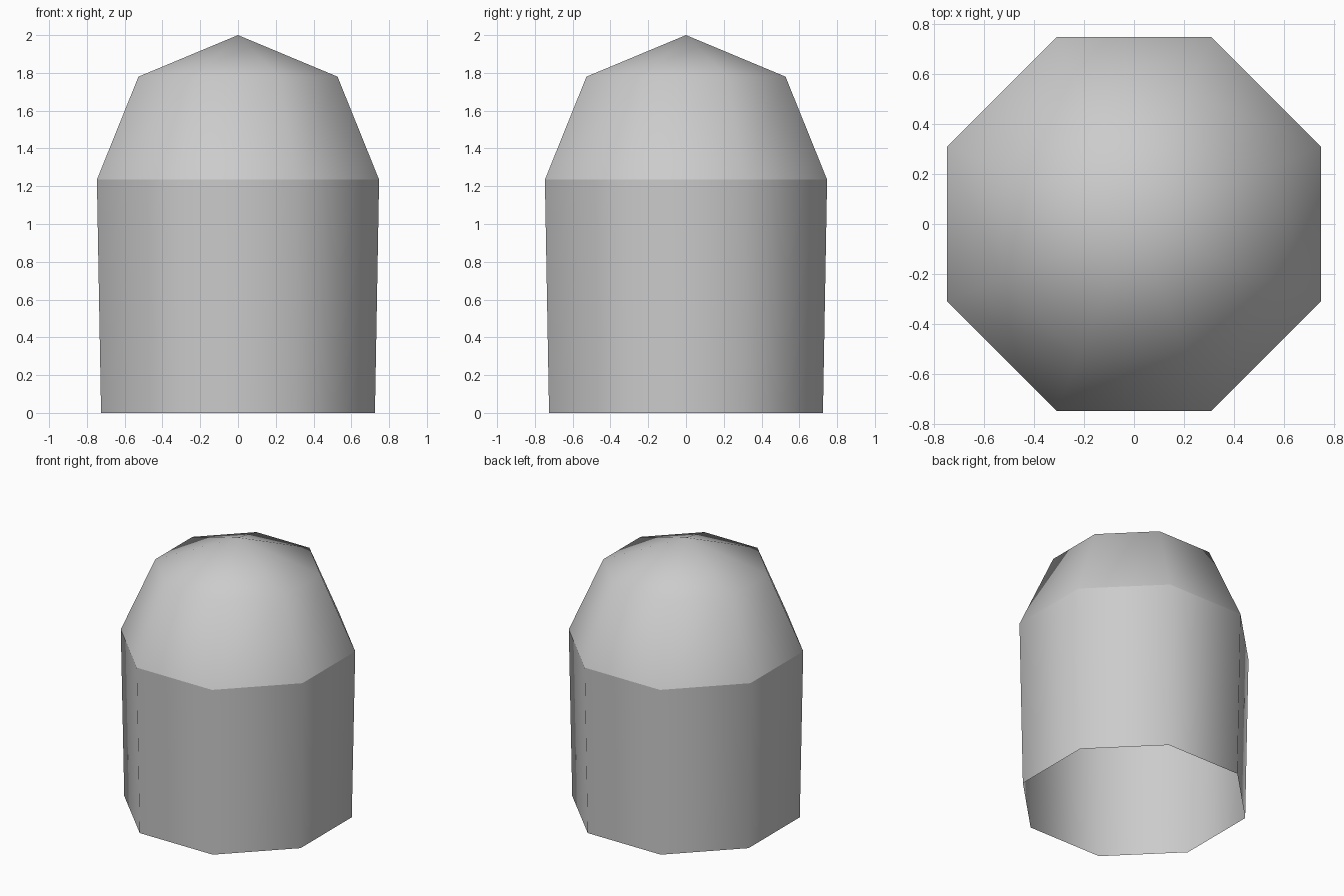
import bpy, bmesh
from math import cos, sin, pi

if "Cube" in bpy.data.objects:
    bpy.data.objects.remove(bpy.data.objects["Cube"])

SIDES = 8
FIT = 1 / cos(pi / SIDES)  # flat-to-centre distance -> corner radius


def lathe(name, rings, apex=None):
    """Smooth octagonal shell through (flat radius, z) rings, optionally closed to a point."""
    bm = bmesh.new()
    loops = [[bm.verts.new((r * FIT * cos(2 * pi * (i + 0.5) / SIDES),
                            r * FIT * sin(2 * pi * (i + 0.5) / SIDES), z))
              for i in range(SIDES)] for r, z in rings]
    for low, high in zip(loops, loops[1:]):
        for i in range(SIDES):
            j = (i + 1) % SIDES
            bm.faces.new((low[i], low[j], high[j], high[i]))
    if apex is not None:
        tip = bm.verts.new((0, 0, apex))
        for i in range(SIDES):
            bm.faces.new((loops[-1][i], loops[-1][(i + 1) % SIDES], tip))
    for f in bm.faces:
        f.smooth = True
    mesh = bpy.data.meshes.new(name)
    bm.to_mesh(mesh)
    bm.free()
    obj = bpy.data.objects.new(name, mesh)
    bpy.context.collection.objects.link(obj)
    return obj


# Slightly flared wall, open at the bottom
lathe("wall", [(0.725, 0), (0.747, 1.235)])

# Faceted dome with its own smooth shading, crease where it meets the wall
lathe("dome", [(0.747, 1.235), (0.527, 1.78)], apex=2.0)
